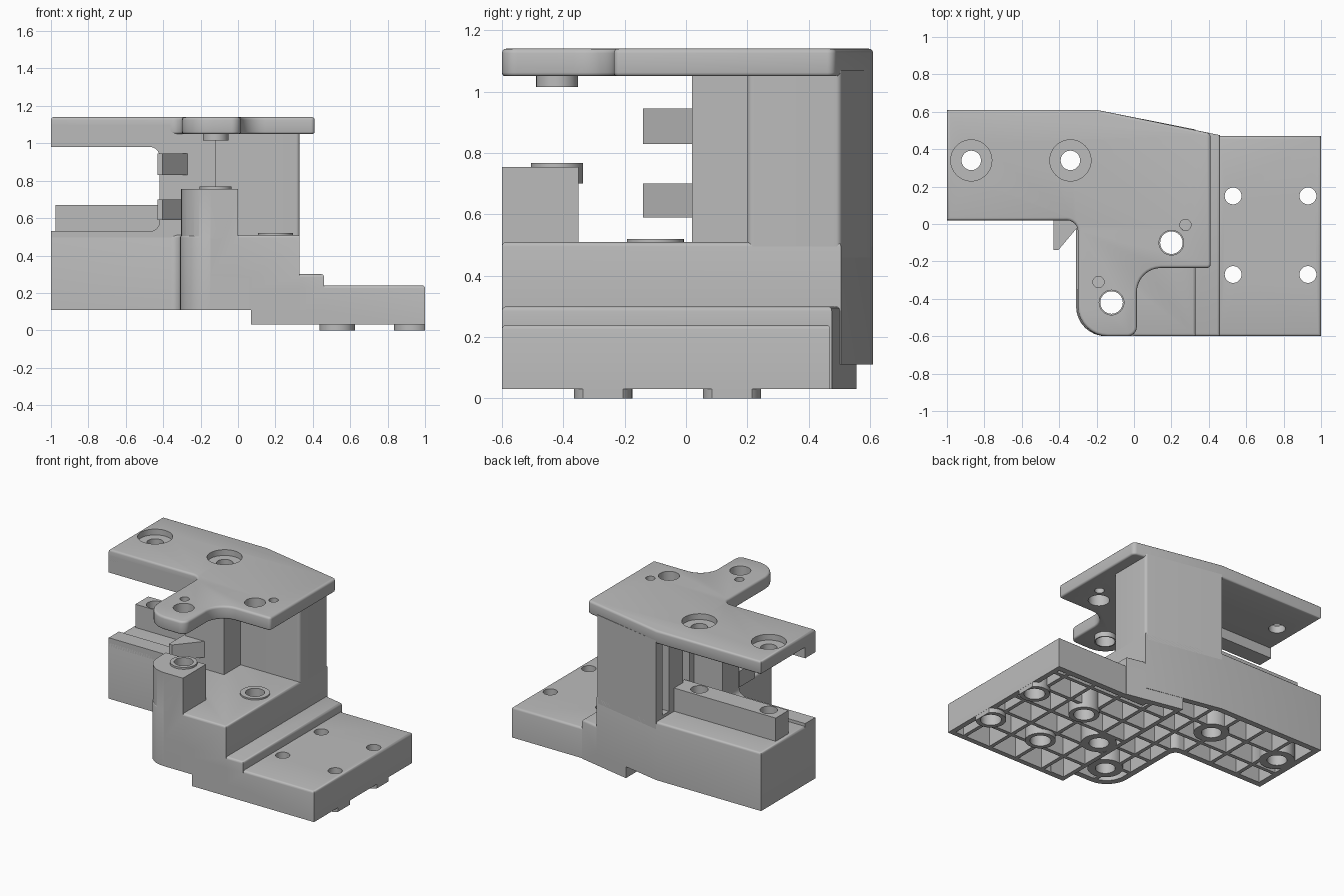
import bpy, bmesh, math
from mathutils import Vector

if "Cube" in bpy.data.objects:
    bpy.data.objects.remove(bpy.data.objects["Cube"])

grey = bpy.data.materials.new("plain_grey")
grey.use_nodes = True
grey.diffuse_color = (0.5, 0.5, 0.5, 1)
grey.node_tree.nodes["Principled BSDF"].inputs["Base Color"].default_value = (0.5, 0.5, 0.5, 1)


def fillet(points):
    """Turn (x, y, radius) corners into an outline with rounded corners."""
    out = []
    for i, p in enumerate(points):
        c = Vector(p[:2])
        r = p[2] if len(p) > 2 else 0
        if not r:
            out.append(c)
            continue
        a = (Vector(points[i - 1][:2]) - c).normalized()
        b = (Vector(points[(i + 1) % len(points)][:2]) - c).normalized()
        half = a.angle(b) / 2
        centre = c + (a + b).normalized() * r / math.sin(half)
        u, v = c + a * r / math.tan(half) - centre, c + b * r / math.tan(half) - centre
        turn = math.atan2(u.x * v.y - u.y * v.x, u.dot(v))
        start = math.atan2(u.y, u.x)
        for k in range(9):
            t = start + turn * k / 8
            out.append(centre + Vector((math.cos(t), math.sin(t))) * r)
    return out


def prism(name, points, low, high, axis="z", top=0, bottom=0):
    """Extrude an outline along z (or y), rounding its top and bottom rims."""
    bm = bmesh.new()
    place = (lambda p, h: (p.x, p.y, h)) if axis == "z" else (lambda p, h: (p.x, h, p.y))
    face = bm.faces.new([bm.verts.new(place(p, low)) for p in fillet(points)])
    grown = bmesh.ops.extrude_face_region(bm, geom=[face])["geom"]
    shift = (0, 0, high - low) if axis == "z" else (0, high - low, 0)
    bmesh.ops.translate(bm, verts=[g for g in grown if isinstance(g, bmesh.types.BMVert)], vec=shift)
    bmesh.ops.recalc_face_normals(bm, faces=bm.faces)
    for level, width in ((high, top), (low, bottom)):
        if width:
            rim = [e for e in bm.edges if all(abs(v.co.z - level) < 1e-5 for v in e.verts)]
            bmesh.ops.bevel(bm, geom=rim, offset=width, segments=3, profile=0.5, affect="EDGES")
    mesh = bpy.data.meshes.new(name)
    bm.to_mesh(mesh)
    bm.free()
    mesh.materials.append(grey)
    obj = bpy.data.objects.new(name, mesh)
    bpy.context.collection.objects.link(obj)
    return obj


def box(name, x0, x1, y0, y1, z0, z1, **kw):
    return prism(name, [(x0, y0), (x1, y0), (x1, y1), (x0, y1)], z0, z1, **kw)


def cyl(name, x, y, r, z0, z1, n=40):
    ring = [(x + r * math.cos(math.tau * k / n), y + r * math.sin(math.tau * k / n)) for k in range(n)]
    return prism(name, ring, z0, z1)


def combine(obj, tool, operation="DIFFERENCE"):
    mod = obj.modifiers.new("cut", "BOOLEAN")
    mod.operation, mod.solver, mod.object = operation, "EXACT", tool
    bpy.context.view_layer.objects.active = obj
    bpy.ops.object.modifier_apply(modifier=mod.name)
    bpy.data.objects.remove(tool)


def drill(obj, holes, r, z0=-0.2, z1=1.4):
    for x, y in holes:
        combine(obj, cyl("drill", x, y, r, z0, z1))


guides = [(-0.12, -0.42), (0.2, -0.1)]
rail_holes = [(-0.87, 0.34), (-0.34, 0.34)]
mounts = [(x, y) for x in (0.53, 0.93) for y in (-0.27, 0.15)]

# Stepped base body
base = prism("base", [(-1, 0.02), (-0.31, 0.02, 0.05), (-0.31, -0.6, 0.16), (0.33, -0.6),
                      (0.33, 0.505), (-0.2, 0.61), (-1, 0.61)], 0.11, 0.51, top=0.015)
combine(base, prism("step", [(0.07, -0.6), (0.46, -0.6), (0.46, 0.475), (0.07, 0.555)],
                    0.03, 0.3, top=0.015), "UNION")
combine(base, box("slab", 0.075, 1, -0.6, 0.47, 0.03, 0.24, top=0.015), "UNION")
combine(base, prism("column", [(-0.305, -0.35), (-0.305, -0.6, 0.16), (0, -0.6), (0, -0.35)],
                    0.3, 0.755), "UNION")

# Hollow underside, leaving ribs and round bosses
cavity = prism("cavity", [(-0.96, 0.06), (-0.27, 0.06, 0.05), (-0.27, -0.56, 0.13), (0.29, -0.56),
                          (0.29, 0.47), (-0.2, 0.57), (-0.96, 0.57)], -0.1, 0.45)
combine(cavity, box("slab_cavity", 0.2, 0.965, -0.565, 0.43, -0.1, 0.19), "UNION")
for k in range(9):
    x = -0.8 + 0.21 * k
    combine(cavity, box("rib", x, x + 0.025, -0.8, 0.8, -0.2, 0.6))
for k in range(5):
    y = -0.38 + 0.19 * k
    combine(cavity, box("rib", -1.2, 1.2, y, y + 0.025, -0.2, 0.6))
combine(cavity, box("skirt_wall", 0.07, 0.1, -0.8, 0.8, -0.2, 0.6))
for x, y in guides + rail_holes:
    combine(cavity, cyl("boss", x, y, 0.11, -0.2, 0.6))
for x, y in mounts:
    combine(cavity, cyl("boss", x, y, 0.095, -0.2, 0.6))
combine(base, cavity)
drill(base, guides + rail_holes, 0.062)
drill(base, mounts, 0.045)
drill(base, mounts, 0.065, -0.2, 0.1)

# Feet around the mounting holes, trimmed flush with the slab end
for i, (x, y) in enumerate(mounts):
    foot = cyl(f"mounting_foot_{i + 1}", x, y, 0.095, 0, 0.12)
    combine(foot, box("trim", 0.999, 1.2, -1, 1, -0.2, 0.5))
    drill(foot, [(x, y)], 0.065)

# Upright post with slots in its left face
post = prism("post", [(-0.42, 0.02), (-0.12, 0.02), (-0.12, 0.2), (0.33, 0.2, 0.02),
                      (0.33, 0.505, 0.02), (-0.2, 0.61), (-0.2, 0.2), (-0.42, 0.2)], 0.46, 1.07)
for y in (0.25, 0.47):
    combine(post, box("slot", -0.3, -0.1, y, y + 0.07, 0.53, 1.04))

# Front panel with the rounded opening
prism("window_panel", [(-1, 0.47), (-0.3, 0.47), (-0.3, 1.1), (-1, 1.1), (-1, 0.98), (-0.42, 0.98, 0.05),
                       (-0.42, 0.53, 0.05), (-1, 0.53)], 0.02, 0.13, axis="y")

# Support wedges beside the post
for name, z0, z1 in (("lower_wedge", 0.59, 0.7), ("upper_wedge", 0.83, 0.945)):
    prism(name, [(-0.43, 0.03), (-0.43, -0.14), (-0.405, -0.14), (-0.27, 0.02), (-0.27, 0.03)], z0, z1)

# Top plate with counterbores, guide holes and dowel holes
plate = prism("top_plate", [(-1, 0.02), (-0.3, 0.02, 0.06), (-0.3, -0.6, 0.16), (0.015, -0.6, 0.05),
                            (0.015, -0.235, 0.13), (0.41, -0.235, 0.02), (0.41, 0.485, 0.03),
                            (-0.2, 0.61), (-1, 0.61)], 1.05, 1.14, top=0.015, bottom=0.012)
drill(plate, rail_holes, 0.11, 1.1)
drill(plate, rail_holes, 0.052)
drill(plate, guides, 0.066)
drill(plate, [(-0.19, -0.31), (0.275, -0.005)], 0.03)

# Rail on the left wing
rail = box("rail", -0.975, -0.18, 0.275, 0.415, 0.48, 0.67)
drill(rail, rail_holes, 0.055)

# Guide bushings
for name, (x, y), r, z0, z1 in (("column_bushing", guides[0], 0.085, 0.7, 0.768),
                                ("base_bushing", guides[1], 0.093, 0.45, 0.52),
                                ("plate_bushing", guides[0], 0.068, 1.015, 1.07)):
    drill(cyl(name, x, y, r, z0, z1), [(x, y)], 0.06)

for obj in bpy.context.scene.objects:
    obj.select_set(obj.type == "MESH")
bpy.ops.object.shade_smooth_by_angle(angle=math.radians(35))
